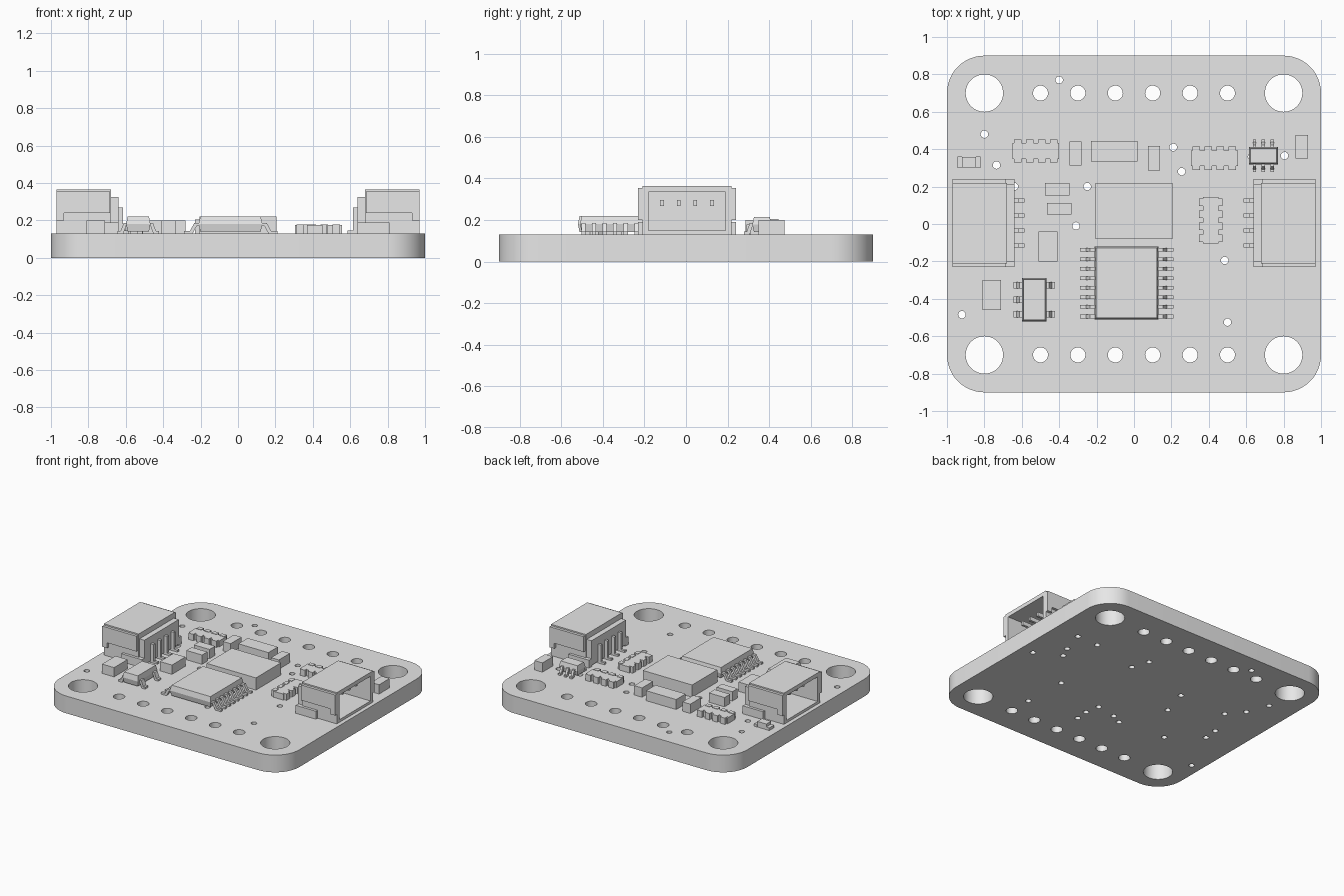
import bpy
import bmesh
from math import radians
from mathutils import Matrix, Vector

if "Cube" in bpy.data.objects:
    bpy.data.objects.remove(bpy.data.objects["Cube"], do_unlink=True)

grey = bpy.data.materials.new("light_grey")
grey.use_nodes = True
grey.diffuse_color = (0.8, 0.8, 0.8, 1)
grey.node_tree.nodes["Principled BSDF"].inputs["Base Color"].default_value = (0.8, 0.8, 0.8, 1)

TOP = 0.13  # upper surface of the board


def finish(name, bm):
    bmesh.ops.recalc_face_normals(bm, faces=bm.faces)
    mesh = bpy.data.meshes.new(name)
    bm.to_mesh(mesh)
    bm.free()
    mesh.materials.append(grey)
    obj = bpy.data.objects.new(name, mesh)
    bpy.context.collection.objects.link(obj)
    return obj


def box(bm, x0, x1, y0, y1, z0, z1):
    centre = Vector((x0 + x1, y0 + y1, z0 + z1)) / 2
    size = (abs(x1 - x0), abs(y1 - y0), abs(z1 - z0), 1)
    bmesh.ops.create_cube(bm, size=1, matrix=Matrix.Translation(centre) @ Matrix.Diagonal(size))


def cylinder(bm, x, y, r, z0, z1, sides):
    bmesh.ops.create_cone(bm, cap_ends=True, segments=sides, radius1=r, radius2=r,
                          depth=z1 - z0, matrix=Matrix.Translation((x, y, (z0 + z1) / 2)))


def prism(bm, points, along):
    """Extrude a closed loop of points along a vector."""
    face = bm.faces.new([bm.verts.new(p) for p in points])
    extruded = bmesh.ops.extrude_face_region(bm, geom=[face])["geom"]
    verts = [v for v in extruded if isinstance(v, bmesh.types.BMVert)]
    bmesh.ops.translate(bm, verts=verts, vec=along)


def package(bm, hx, hy, z0, z1, draft):
    """Moulded body, widest at mid height."""
    rings = []
    for z, d in ((z0, draft), ((z0 + z1) / 2, 0), (z1, draft)):
        rings.append([bm.verts.new((sx * (hx - d), sy * (hy - d), z))
                      for sx, sy in ((-1, -1), (1, -1), (1, 1), (-1, 1))])
    for low, high in zip(rings, rings[1:]):
        for i in range(4):
            j = (i + 1) % 4
            bm.faces.new((low[i], low[j], high[j], high[i]))
    bm.faces.new(rings[0])
    bm.faces.new(rings[-1])


def gull_lead(bm, side, y, start, reach, width, shoulder):
    """Bent lead leaving the body toward side (+1 or -1)."""
    t = 0.014
    a, b, c = start - 0.02, start + reach * 0.3, start + reach * 0.5
    end = start + reach
    outline = ((a, shoulder + t), (b, shoulder + t), (c + t / 2, TOP + t), (end, TOP + t),
               (end, TOP), (c - t / 2, TOP), (b - t, shoulder), (a, shoulder))
    prism(bm, [(side * x, y - width / 2, z) for x, z in outline], (0, width, 0))


def leaded_chip(name, x, y, hx, hy, top, right, left, reach, width, turn=0):
    bm = bmesh.new()
    package(bm, hx, hy, TOP + 0.012, top, 0.008)
    for side, leads in ((1, right), (-1, left)):
        for lead_y in leads:
            gull_lead(bm, side, lead_y, hx, reach, width, 0.172)
    bm.transform(Matrix.Translation((x, y, 0)) @ Matrix.Rotation(radians(turn), 4, "Z"))
    return finish(name, bm)


# Circuit board with rounded corners
bm = bmesh.new()
box(bm, -1, 1, -0.9, 0.9, 0, TOP)
upright = [e for e in bm.edges if abs(e.verts[0].co.z - e.verts[1].co.z) > 0.1]
bmesh.ops.bevel(bm, geom=upright, offset=0.2, segments=12, profile=0.5, affect="EDGES")
board = finish("circuit_board", bm)

# Mounting holes, pin holes and small vias cut through the board
bm = bmesh.new()
for sy in (-1, 1):
    for sx in (-1, 1):
        cylinder(bm, sx * 0.8, sy * 0.7, 0.1, -0.1, 0.3, 48)
    for i in range(6):
        cylinder(bm, -0.5 + 0.2 * i, sy * 0.7, 0.04, -0.1, 0.3, 32)
vias = [(-.4, .77), (-.8, .48), (-.735, .315), (-.64, .2), (-.25, .2), (-.31, -.01),
        (.21, .41), (.255, .28), (.805, .365), (.485, -.195), (.5, -.525), (-.92, -.485),
        (.63, .36), (.755, .19), (.715, .1), (.9, 0), (.08, -.28), (.1, -.39),
        (.09, -.49), (-.08, -.31), (-.16, -.35), (-.53, -.31), (-.75, -.13), (-.74, -.02)]
for x, y in vias:
    cylinder(bm, x, y, 0.02, -0.1, 0.3, 16)
cutter = finish("hole_cutter", bm)
cutter.hide_render = True
cut = board.modifiers.new("holes", "BOOLEAN")
cut.operation = "DIFFERENCE"
cut.solver = "EXACT"
cut.object = cutter
bpy.context.view_layer.objects.active = board
board.select_set(True)
bpy.ops.object.modifier_apply(modifier=cut.name)
bpy.ops.object.shade_smooth_by_angle(angle=radians(30))
bpy.data.objects.remove(cutter, do_unlink=True)

# Side-entry cable connectors, one facing out of each side
for s, label in ((1, "left"), (-1, "right")):
    bm = bmesh.new()
    box(bm, s * .68, s * .97, -.215, .215, .335, .365)       # roof
    box(bm, s * .64, s * .72, -.205, .205, .14, .325)        # back wall
    box(bm, s * .68, s * .72, -.205, .205, .3, .35)
    box(bm, s * .68, s * .97, -.2, .2, TOP, .15)             # floor
    for k in (-1, 1):
        box(bm, s * .68, s * .97, k * .185, k * .215, TOP, .34)   # side wall
        box(bm, s * .685, s * .97, k * .21, k * .235, .24, .355)  # upper rib
        box(bm, s * .64, s * .81, k * .2, k * .235, TOP, .19)     # solder tab
        box(bm, s * .93, s * .97, k * .21, k * .235, .2, .245)
    bmesh.ops.translate(bm, verts=bm.verts, vec=(0, 0.005, 0))
    finish(label + "_connector_shell", bm)

    bm = bmesh.new()
    for i in range(4):
        y = -0.115 + 0.08 * i
        box(bm, s * .7, s * .9, y - .009, y + .009, .267, .297)   # contact
        box(bm, s * .615, s * .65, y - .01, y + .01, TOP, .27)    # upright
        box(bm, s * .585, s * .65, y - .01, y + .01, TOP, .145)   # foot
    finish(label + "_connector_pins", bm)

# Leaded chips
row = [0.178 - 0.051 * i for i in range(8)]
leaded_chip("main_chip", -.04, -.315, .17, .195, .22, row, row, .08, .02)
leaded_chip("regulator", -.533, -.405, .065, .115, .22, (-.078, .078), (-.078, 0, .078),
            .045, .036)
pair = (-.048, 0, .048)
leaded_chip("level_shifter", .692, .365, .046, .078, .215, pair, pair, .04, .018, 90)

# Plain rectangular parts: x range, y range, top
blocks = {
    "square_module": (-.205, .205, -.08, .22, .222),
    "crystal": (-.23, .02, .333, .445, .205),
    "corner_capacitor": (-.81, -.71, -.46, -.3, .2),
    "centre_capacitor": (-.51, -.41, -.2, -.04, .2),
    "upper_resistor": (-.475, -.345, .153, .22, .2),
    "lower_resistor": (-.465, -.335, .05, .113, .2),
    "left_capacitor": (-.345, -.28, .312, .442, .2),
    "middle_capacitor": (.075, .14, .286, .416, .2),
    "edge_capacitor": (.863, .93, .35, .475, .2),
}
for name, (x0, x1, y0, y1, top) in blocks.items():
    bm = bmesh.new()
    box(bm, x0, x1, y0, y1, TOP, top)
    finish(name, bm)

# Resistor arrays with notched long sides
for n, (x, y, turn) in enumerate(((-.525, .39, 0), (.43, .352, 0), (.41, .02, 90))):
    bm = bmesh.new()
    box(bm, -.125, .125, -.042, .042, TOP, .175)
    for i in range(4):
        cx = -0.096 + 0.064 * i
        for k in (-1, 1):
            box(bm, cx - .02, cx + .02, k * .03, k * .062, TOP, .178)
    bm.transform(Matrix.Translation((x, y, 0)) @ Matrix.Rotation(radians(turn), 4, "Z"))
    finish("resistor_array_%d" % (n + 1), bm)

# Indicator lamp with end terminals
bm = bmesh.new()
box(bm, -.92, -.845, .302, .358, TOP, .172)
box(bm, -.945, -.82, .31, .35, TOP, .145)
for x in (-.945, -.845):
    box(bm, x, x + .025, .3, .36, TOP, .15)
finish("indicator_lamp", bm)
